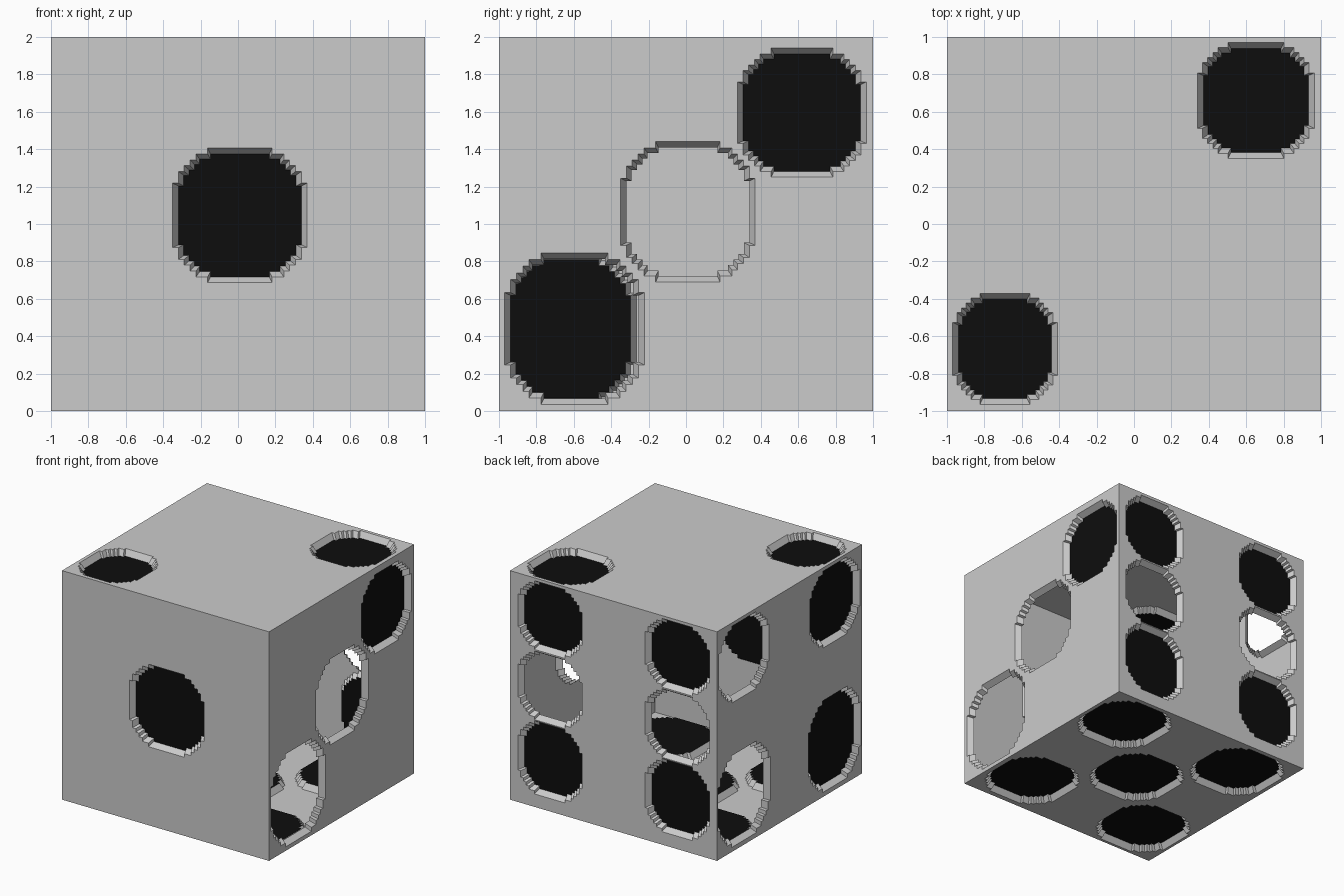
import bpy, bmesh
from mathutils import Vector

if "Cube" in bpy.data.objects:
    bpy.data.objects.remove(bpy.data.objects["Cube"])

CELL = 0.031    # size of one step in the pip outline
DEPTH = 0.05    # depth of each pip


def material(name, c):
    m = bpy.data.materials.new(name)
    m.diffuse_color = (c, c, c, 1)
    m.use_nodes = True
    m.node_tree.nodes["Principled BSDF"].inputs["Base Color"].default_value = m.diffuse_color
    return m


grey = material("light grey", 0.6)
black = material("black", 0.004)


def stepped_circle():
    """Unit-radius circle with a stair-stepped outline, 23 cells across."""
    quad, last = [], None
    for i in range(11, 4, -1):
        h = max(j for j in range(12) if i * i + j * j <= 150) + 0.5
        if last is not None and h != last:
            quad.append((i + 0.5, last))
        if h != last:
            quad.append((i + 0.5, h))
        last = h
    pts = []
    for _ in range(4):
        pts += quad
        quad = [(-y, x) for x, y in quad]
    return [(x / 11.5, y / 11.5) for x, y in pts]


CIRCLE = stepped_circle()
X, Y, Z = Vector((1, 0, 0)), Vector((0, 1, 0)), Vector((0, 0, 1))

# side: axes, outward direction, pips as (u, v, radius u, radius v, has black cap)
SIDES = [
    (X, Z, -Y, [(0.01, 1.046, 0.36, 0.36, 1)]),
    (X, Z, Y, [(s * 0.615, z, 0.31, r, cap) for s in (1, -1)
               for z, r, cap in ((1.675, 0.30, 1), (1.062, 0.30, 0), (0.433, 0.32, 1))]),
    (Y, Z, X, [(0.62, 1.595, 0.345, 0.345, 1), (0.01, 1.065, 0.36, 0.375, 0),
               (-0.596, 0.44, 0.374, 0.405, 0)]),
    (Y, Z, -X, [(s * 0.625, z, w, r, s < 0) for s in (1, -1)
                for z, w, r in ((1.635, 0.345, 0.335), (0.44, 0.36, 0.4))]),
    (X, Y, Z, [(0.652, 0.66, 0.312, 0.31, 1), (-0.69, -0.668, 0.28, 0.297, 1)]),
    (X, Y, -Z, [(0.61, 0.605, 0.355, 0.355, 1), (0.6, -0.6, 0.355, 0.355, 1),
                (-0.03, 0.0, 0.355, 0.355, 1), (-0.61, 0.605, 0.355, 0.355, 1),
                (-0.62, -0.62, 0.355, 0.355, 1)]),
]


def orient(face, direction):
    face.normal_update()
    if face.normal.dot(direction) < 0:
        face.normal_flip()


def loop_edges(bm, verts):
    return [bm.edges.new((verts[i], verts[(i + 1) % len(verts)])) for i in range(len(verts))]


shell, caps = bmesh.new(), bmesh.new()
for u, v, n, pips in SIDES:
    base = Z + n
    v0 = 1 if v == Z else 0     # v is measured from the floor on upright sides

    def place(a, b, d=0.0):
        return base + u * a + v * (b - v0) - n * d

    # flat side with stepped holes
    square = [shell.verts.new(base + u * a + v * b) for a, b in ((-1, -1), (1, -1), (1, 1), (-1, 1))]
    edges = loop_edges(shell, square)
    walls = []
    for cu, cv, ru, rv, cap in pips:
        rim = [shell.verts.new(place(cu + x * ru, cv + y * rv)) for x, y in CIRCLE]
        inner = [place(cu + x * (ru - CELL), cv + y * (rv - CELL), DEPTH) for x, y in CIRCLE]
        edges += loop_edges(shell, rim)
        walls.append((rim, inner, place(cu, cv)))
        # black pip floor
        if cap:
            orient(caps.faces.new([caps.verts.new(p) for p in inner]), n)
    filled = bmesh.ops.triangle_fill(shell, edges=edges, use_beauty=True, normal=n)
    for f in filled["geom"]:
        if isinstance(f, bmesh.types.BMFace):
            orient(f, n)
    # sloping walls of the pips
    for rim, inner, centre in walls:
        low = [shell.verts.new(p) for p in inner]
        for i in range(len(rim)):
            j = (i + 1) % len(rim)
            f = shell.faces.new((rim[i], rim[j], low[j], low[i]))
            orient(f, centre - f.calc_center_median())

bmesh.ops.remove_doubles(shell, verts=shell.verts, dist=0.0005)
for name, bm, mat in (("die_shell", shell, grey), ("pip_floors", caps, black)):
    me = bpy.data.meshes.new(name)
    bm.to_mesh(me)
    bm.free()
    me.materials.append(mat)
    bpy.context.collection.objects.link(bpy.data.objects.new(name, me))
